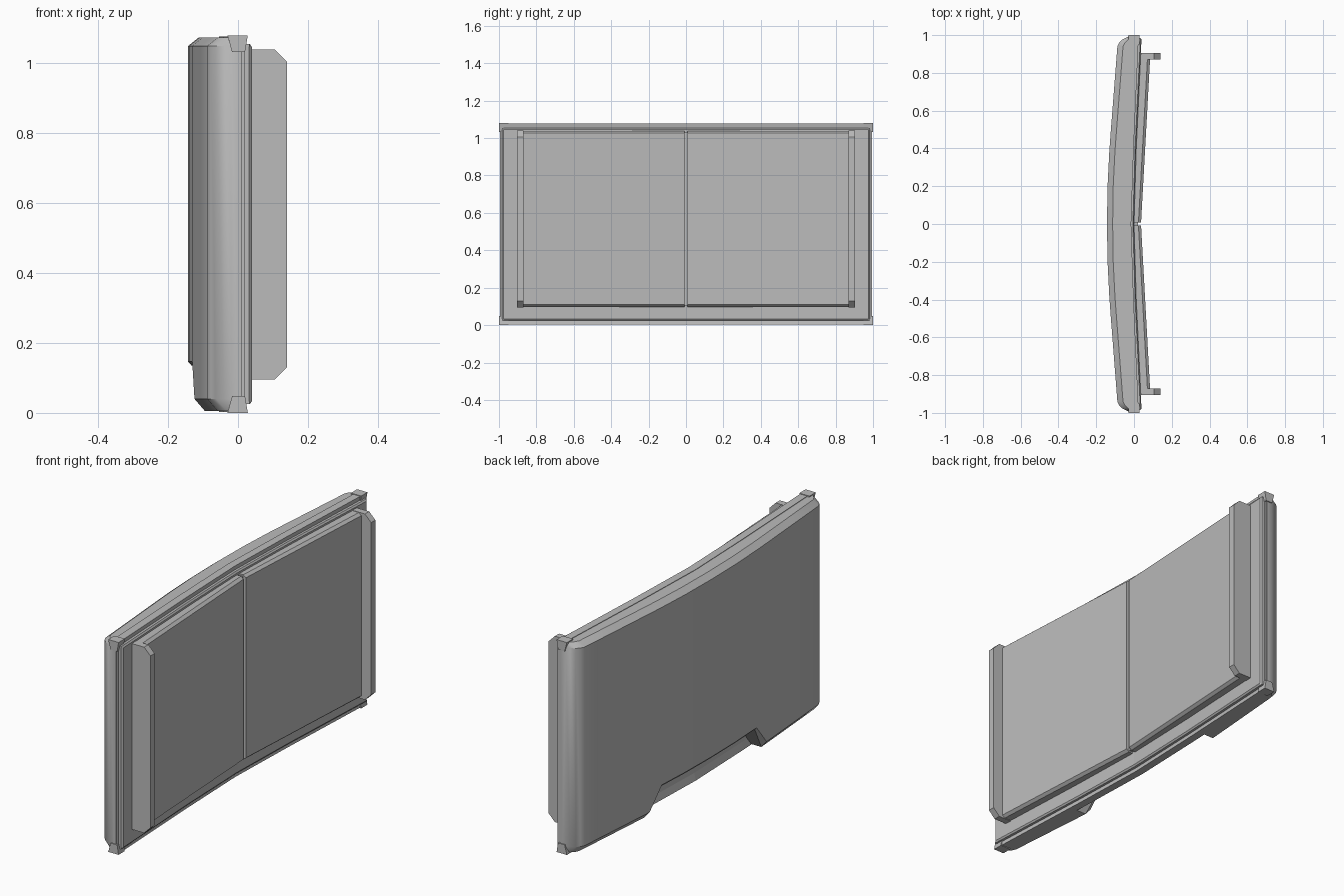
import bpy
import bmesh
import math

old = bpy.data.objects.get("Cube")
if old:
    bpy.data.objects.remove(old, do_unlink=True)

grey = bpy.data.materials.new("mid_grey")
grey.use_nodes = True
color = (0.5, 0.5, 0.5, 1)
grey.diffuse_color = color
grey.node_tree.nodes["Principled BSDF"].inputs["Base Color"].default_value = color


def curve(points):
    """Piecewise linear x as a function of |y|."""
    def at(y):
        y = abs(y)
        for (a, xa), (b, xb) in zip(points, points[1:]):
            if y <= b:
                return xa + (xb - xa) * (y - a) / (b - a)
        return points[-1][1]
    return at


def loft(name, stations, section, smooth=False):
    """Sweep an (x, z) section along y and cap both ends."""
    bm = bmesh.new()
    rings = [[bm.verts.new((x, y, z)) for x, z in section(y)] for y in stations]
    count = len(rings[0])
    for a, b in zip(rings, rings[1:]):
        for i in range(count):
            j = (i + 1) % count
            bm.faces.new((a[i], a[j], b[j], b[i]))
    bm.faces.new(rings[0])
    bm.faces.new(rings[-1])
    bmesh.ops.recalc_face_normals(bm, faces=bm.faces)
    mesh = bpy.data.meshes.new(name)
    bm.to_mesh(mesh)
    bm.free()
    mesh.materials.append(grey)
    obj = bpy.data.objects.new(name, mesh)
    bpy.context.collection.objects.link(obj)
    if smooth:
        bpy.ops.object.select_all(action="DESELECT")
        obj.select_set(True)
        bpy.context.view_layer.objects.active = obj
        bpy.ops.object.shade_smooth_by_angle(angle=math.radians(28))
    return obj


def both(ys):
    return [-y for y in reversed(ys)] + [y for y in ys if y > 0]


outer = curve([(0, -0.143), (0.2, -0.14), (0.4, -0.13), (0.94, -0.088),
               (0.96, -0.078), (0.975, -0.063), (0.988, -0.04), (0.995, -0.02)])
middle = curve([(0, -0.035), (0.4, -0.022), (1, 0.005)])
back = curve([(0, 0.0), (0.4, 0.012), (0.985, 0.04)])
panel_face = curve([(0, 0.037), (0.87, 0.085)])


# Curved outer shell, with a tapered cutout along the bottom edge
def shell_section(y):
    low = 0.005 if abs(y) > 0.42 else 0.135
    chamfer = 0.035 if low < 0.1 else 0.012
    x, m = outer(y), middle(y) + 0.006
    cut = min(0.03, (m - x) * 0.6)
    return [(m, low), (x + cut * chamfer / 0.035, low), (x, low + chamfer),
            (x, 1.05), (x + cut, 1.074), (m, 1.074)]


loft("outer_shell", both([0, 0.2, 0.38, 0.47, 0.7, 0.94, 0.96, 0.975, 0.988, 0.995]),
     shell_section, smooth=True)


# Rim that follows the bend behind the shell
def rim_section(y):
    m = middle(y)
    return [(m - 0.02, 0.003), (m + 0.02, 0.003), (m + 0.014, 0.04),
            (m + 0.014, 1.04), (m + 0.02, 1.077), (m - 0.02, 1.077),
            (m - 0.012, 1.04), (m - 0.012, 0.04)]


loft("rim", both([0, 0.4, 0.97, 0.99]), rim_section)


# Wedge shaped caps on the four corners
def cap(name, side, base, tip):
    loft(name, [side * 0.95, side * 1.0],
         lambda y: [(-0.03, tip), (0.028, tip), (0.02, base), (-0.017, base)])


for side, label in ((-1, "right"), (1, "left")):
    cap(label + "_top_cap", side, 1.032, 1.08)
    cap(label + "_bottom_cap", side, 0.048, 0)


# Bent back plate with a softened border
def plate_section(y):
    b = back(y)
    edge = 0.008 if abs(y) > 0.98 else 0
    return [(middle(y) - 0.005, 0.025), (b - 0.006, 0.025), (b - edge, 0.033),
            (b - edge, 1.047), (b - 0.006, 1.055), (middle(y) - 0.005, 1.055)]


loft("back_plate", both([0, 0.4, 0.977, 0.985]), plate_section)


# Two flat inner panels meeting at a shallow angle
def panel_section(y):
    f = panel_face(y)
    return [(middle(y), 0.098), (f - 0.014, 0.098), (f, 0.11),
            (f, 1.026), (f - 0.014, 1.038), (middle(y), 1.038)]


# Posts bordering the panels, with clipped corners
def post_section(y):
    return [(0.02, 0.095), (0.105, 0.095), (0.14, 0.13),
            (0.14, 1.005), (0.105, 1.04), (0.02, 1.04)]


for side, label in ((-1, "right"), (1, "left")):
    loft(label + "_inner_panel", [side * 0.009, side * 0.872], panel_section)
    loft(label + "_post", [side * 0.87, side * 0.904], post_section)

# Recessed strip between the panels
loft("centre_groove", [-0.012, 0.012],
     lambda y: [(-0.03, 0.105), (0.022, 0.105), (0.022, 1.03), (-0.03, 1.03)])
